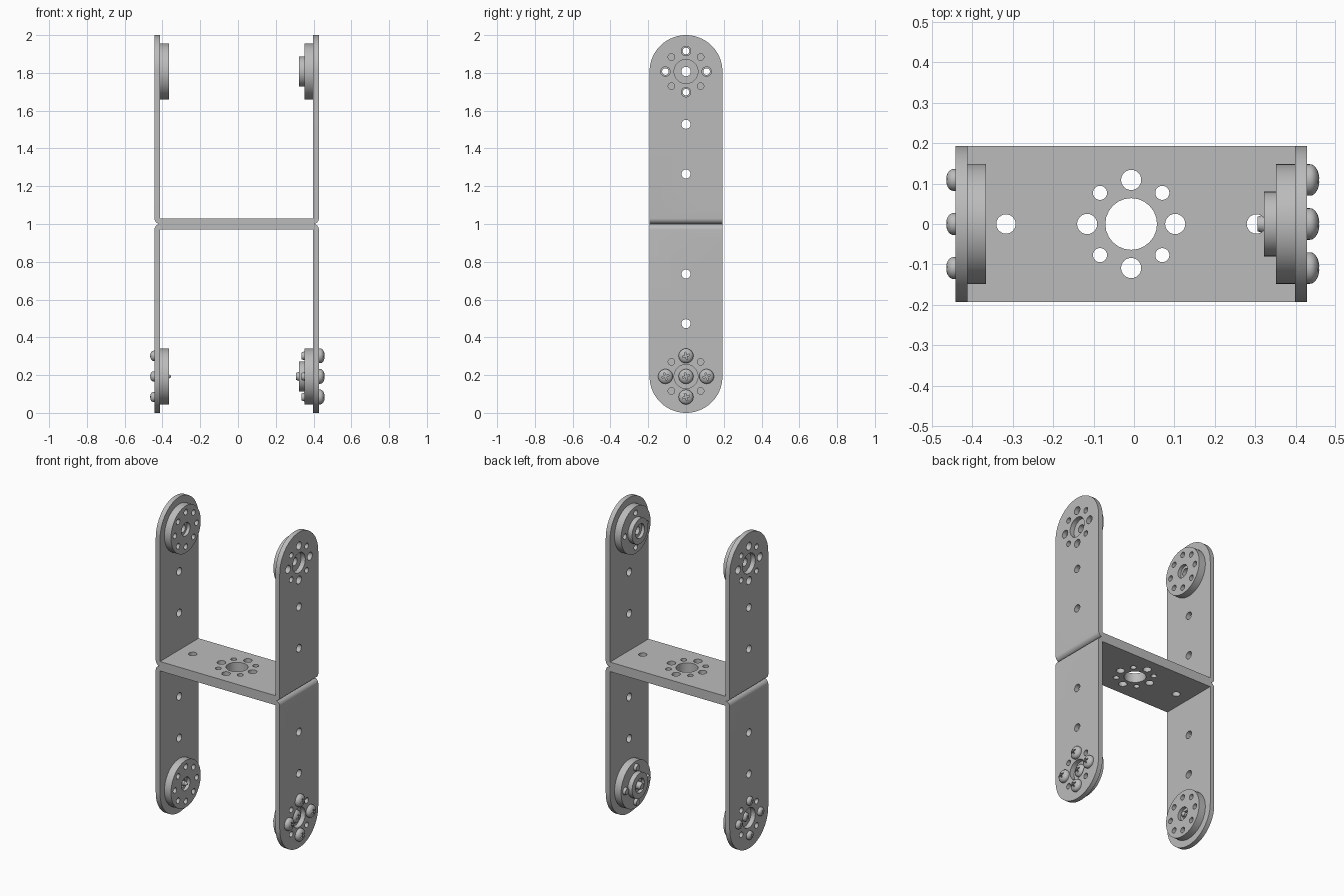
import bpy, bmesh
from math import sin, cos, pi, radians
from mathutils import Matrix, Vector

cube = bpy.data.objects.get("Cube")
if cube:
    bpy.data.objects.remove(cube)

metal = bpy.data.materials.new("brushed grey metal")
metal.use_nodes = True
GREY = (0.5, 0.5, 0.5, 1)
metal.diffuse_color = GREY
metal.node_tree.nodes["Principled BSDF"].inputs["Base Color"].default_value = GREY

CX = -0.007            # middle of the bracket
HALF = 0.435           # half of its outer width
T = 0.03               # sheet thickness
R = 0.193              # half depth, also the radius of the rounded ends
RING = 0.109           # bolt circle radius
AXIAL = [(RING * cos(a), RING * sin(a)) for a in (0, pi / 2, pi, 3 * pi / 2)]
DIAGONAL = [(RING * cos(a + pi / 4), RING * sin(a + pi / 4)) for a in (0, pi / 2, pi, 3 * pi / 2)]


def make(name, bm):
    bmesh.ops.recalc_face_normals(bm, faces=bm.faces)
    mesh = bpy.data.meshes.new(name)
    bm.to_mesh(mesh)
    bm.free()
    mesh.materials.append(metal)
    ob = bpy.data.objects.new(name, mesh)
    bpy.context.collection.objects.link(ob)
    return ob


def lathe(name, profile, closed=False, y=0, z=0, steps=48):
    """Turn an (x, radius) profile around the x axis."""
    bm = bmesh.new()
    verts = [bm.verts.new((x, 0, r)) for x, r in profile]
    pairs = list(zip(verts, verts[1:] + verts[:1]))
    edges = [bm.edges.new(p) for p in (pairs if closed else pairs[:-1])]
    bmesh.ops.spin(bm, geom=verts + edges, cent=(0, 0, 0), axis=(1, 0, 0),
                   angle=2 * pi, steps=steps, use_duplicate=False)
    bmesh.ops.remove_doubles(bm, verts=bm.verts, dist=1e-5)
    bmesh.ops.translate(bm, verts=bm.verts, vec=(0, y, z))
    return make(name, bm)


def prism(name, outline, lo, hi, axis):
    """Extrude an outline of 3D points along one axis from lo to hi."""
    bm = bmesh.new()
    pts = [Vector(p) for p in outline]
    for p in pts:
        p[axis] = lo
    face = bm.faces.new([bm.verts.new(p) for p in pts])
    out = bmesh.ops.extrude_face_region(bm, geom=[face])
    move = Vector()
    move[axis] = hi - lo
    bmesh.ops.translate(bm, vec=move, verts=[v for v in out["geom"] if isinstance(v, bmesh.types.BMVert)])
    return make(name, bm)


def boolean(ob, cutters, op="DIFFERENCE"):
    for cutter in cutters:
        mod = ob.modifiers.new("cut", "BOOLEAN")
        mod.operation, mod.solver, mod.object = op, "EXACT", cutter
    graph = bpy.context.evaluated_depsgraph_get()
    mesh = bpy.data.meshes.new_from_object(ob.evaluated_get(graph))
    ob.modifiers.clear()
    ob.data = mesh
    for cutter in cutters:
        bpy.data.objects.remove(cutter)


def drill_x(y, z, r, x0=-1, x1=1):
    return lathe("drill", [(x0, 0), (x0, r), (x1, r), (x1, 0)], y=y, z=z, steps=24)


def drill_z(x, y, r):
    drill = drill_x(0, 0, r)
    drill.data.transform(Matrix.Translation((x, y, 1)) @ Matrix.Rotation(pi / 2, 4, "Y"))
    return drill


def mirrored_up(ob, name):
    """Copy a lower part to the upper half."""
    copy = ob.copy()
    copy.data = ob.data.copy()
    copy.data.transform(Matrix.Translation((0, 0, 2)) @ Matrix.Scale(-1, 4, (0, 0, 1)))
    copy.data.flip_normals()
    copy.name = name
    bpy.context.collection.objects.link(copy)


def smooth(obs):
    bpy.ops.object.select_all(action="DESELECT")
    for ob in obs:
        ob.select_set(True)
    bpy.context.view_layer.objects.active = obs[0]
    bpy.ops.object.shade_smooth_by_angle(angle=radians(35))


# Folded U bracket: bent sheet profile, rounded ends, then drilled
half = [(HALF - T + T * sin(a), 0, 1 - T + T * cos(a)) for a in [i * pi / 16 for i in range(9)]]
half += [(HALF, 0, 0), (HALF - T, 0, 0), (HALF - T, 0, 1 - T)]
outline = half + [(-x, y, z) for x, y, z in reversed(half)]
bracket = prism("lower_bracket", [(x + CX, y, z) for x, y, z in outline], -R, R, 1)
arc = [(0, R * cos(a), R + R * sin(a)) for a in [pi + i * pi / 40 for i in range(41)]]
boolean(bracket, [prism("end_shape", arc + [(0, R, 1.2), (0, -R, 1.2)], -1, 1, 0)], "INTERSECT")
holes = [drill_x(0, R, 0.0635), drill_z(CX, 0, 0.064)]
holes += [drill_x(0, z, 0.024) for z in (0.472, 0.735)]
holes += [drill_z(CX + x, 0, 0.024) for x in (-0.31, 0.31)]
for spots, r in ((AXIAL, 0.025), (DIAGONAL, 0.0175)):
    for a, b in spots:
        holes += [drill_x(a, R + b, r), drill_z(CX + a, b, r)]
boolean(bracket, holes)

# Plain round horn on the right wall
IN_R, IN_L = CX - HALF + T, CX + HALF - T
plain = lathe("lower_right_horn", [(IN_R, 0.025), (IN_R, 0.149), (IN_R + 0.046, 0.149),
              (IN_R + 0.046, 0.042), (IN_R + 0.025, 0.042), (IN_R + 0.025, 0.025)], True, z=R)
boolean(plain, [drill_x(a, R + b, 0.0175) for a, b in AXIAL + DIAGONAL])

# Stepped horn with a hub on the left wall
hub = IN_L - 0.046
stepped = lathe("lower_left_horn", [(IN_L, 0.025), (IN_L, 0.148), (hub, 0.148), (hub, 0.08),
                (hub - T, 0.08), (hub - T, 0.045), (hub - 0.01, 0.045), (hub - 0.01, 0.025)], True, z=R)
boolean(stepped, [drill_x(a, R + b, 0.0175) for a, b in AXIAL])

smooth([bracket, plain, stepped])
for part in (bracket, plain, stepped):
    mirrored_up(part, part.name.replace("lower", "upper"))


def screw_set(side, head, height, shank, tip, length, seat, turn):
    """Four ring screws and one recessed centre screw with cross slots."""
    dome = [(height * (0.25 + 0.75 * sin(a)), head * cos(a)) for a in [i * pi / 14 for i in range(7)]]
    profile = [(-length, 0), (-length, tip), (-length + 0.015, shank), (0, shank), (0, head)]
    first = lathe(side + "_screw", profile + dome + [(height, 0)], steps=32)
    slots = []
    for angle in (0.3, 0.3 + pi / 2):
        w, d = head * 0.5, head * 0.1
        slot = prism("slot", [(0, -w, -d), (0, w, -d), (0, w, d), (0, -w, d)], height * 0.55, 1, 0)
        slot.data.transform(Matrix.Rotation(angle, 4, "X"))
        slots.append(slot)
    boolean(first, slots)
    smooth([first])
    for i, (a, b) in enumerate(AXIAL + [(0, 0)]):
        ob = first if i == 0 else first.copy()
        if i:
            bpy.context.collection.objects.link(ob)
        inset = T if i == 4 else 0
        ob.location = (seat - inset * (1 if seat > 0 else -1), a, R + b)
        ob.rotation_euler.z = turn
        ob.name = side + ("_centre_screw" if i == 4 else "_ring_screw")


screw_set("left", 0.039, 0.031, 0.023, 0.018, 0.092, CX + HALF, 0)
screw_set("right", 0.027, 0.023, 0.015, 0.004, 0.057, CX - HALF, pi)
